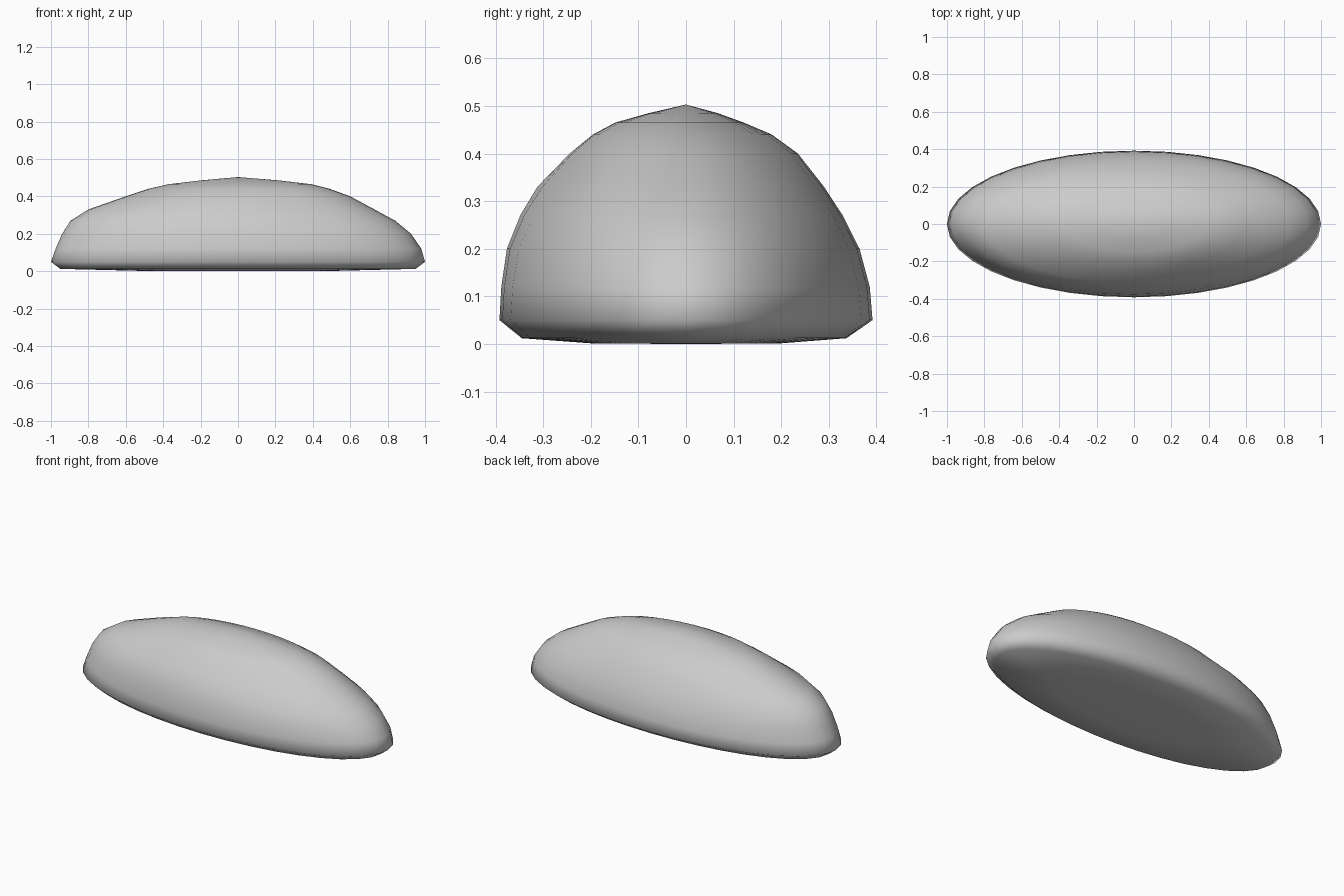
import bpy, bmesh, math

if "Cube" in bpy.data.objects:
    bpy.data.objects.remove(bpy.data.objects["Cube"])

A, B, SEG = 1.0, 0.392, 36

# Cross-section: height, then relative radius toward +x, +y, -x, -y
PROFILE = [
    (0.001, .50, .50, .50, .50),
    (0.012, .95, .86, .95, .88),
    (0.050, 1.0, 1.0, 1.0, 1.0),
    (0.120, .98, .985, .975, .99),
    (0.200, .925, .93, .94, .96),
    (0.270, .84, .84, .895, .89),
    (0.330, .73, .74, .80, .80),
    (0.400, .60, .60, .60, .625),
    (0.440, .49, .46, .48, .50),
    (0.465, .39, .31, .37, .38),
    (0.485, .22, .17, .20, .20),
]


# Blend the four directional radii around the oval
def radius(row, ang):
    c, s = math.cos(ang), math.sin(ang)
    rx = row[1] if c >= 0 else row[3]
    ry = row[2] if s >= 0 else row[4]
    return rx * c * c + ry * s * s


# Shallow worn hollow on the front right of the stone
def hollow(x, y, z):
    d = ((x - 0.3) / 0.2) ** 2 + ((y + 0.24) / 0.12) ** 2 + ((z - 0.33) / 0.08) ** 2
    return 1 - 0.05 * math.exp(-d)


bm = bmesh.new()
rings = []
for row in PROFILE:
    ring = []
    for i in range(SEG):
        a = 2 * math.pi * i / SEG
        r = radius(row, a)
        x, y, z = A * r * math.cos(a), B * r * math.sin(a), row[0]
        k = hollow(x, y, z)
        ring.append(bm.verts.new((x * k, y * k, z)))
    rings.append(ring)

# Skin between rings, then close top and underside
for lo, hi in zip(rings, rings[1:]):
    for i in range(SEG):
        j = (i + 1) % SEG
        bm.faces.new((lo[i], lo[j], hi[j], hi[i]))
top = bm.verts.new((0, 0, 0.503))
base = bm.verts.new((0, 0, 0))
for i in range(SEG):
    j = (i + 1) % SEG
    bm.faces.new((rings[-1][i], rings[-1][j], top))
    bm.faces.new((rings[0][j], rings[0][i], base))
bmesh.ops.recalc_face_normals(bm, faces=bm.faces)
for f in bm.faces:
    f.smooth = True

mesh = bpy.data.meshes.new("smooth_stone")
bm.to_mesh(mesh)
bm.free()
stone = bpy.data.objects.new("smooth_stone", mesh)
bpy.context.collection.objects.link(stone)
